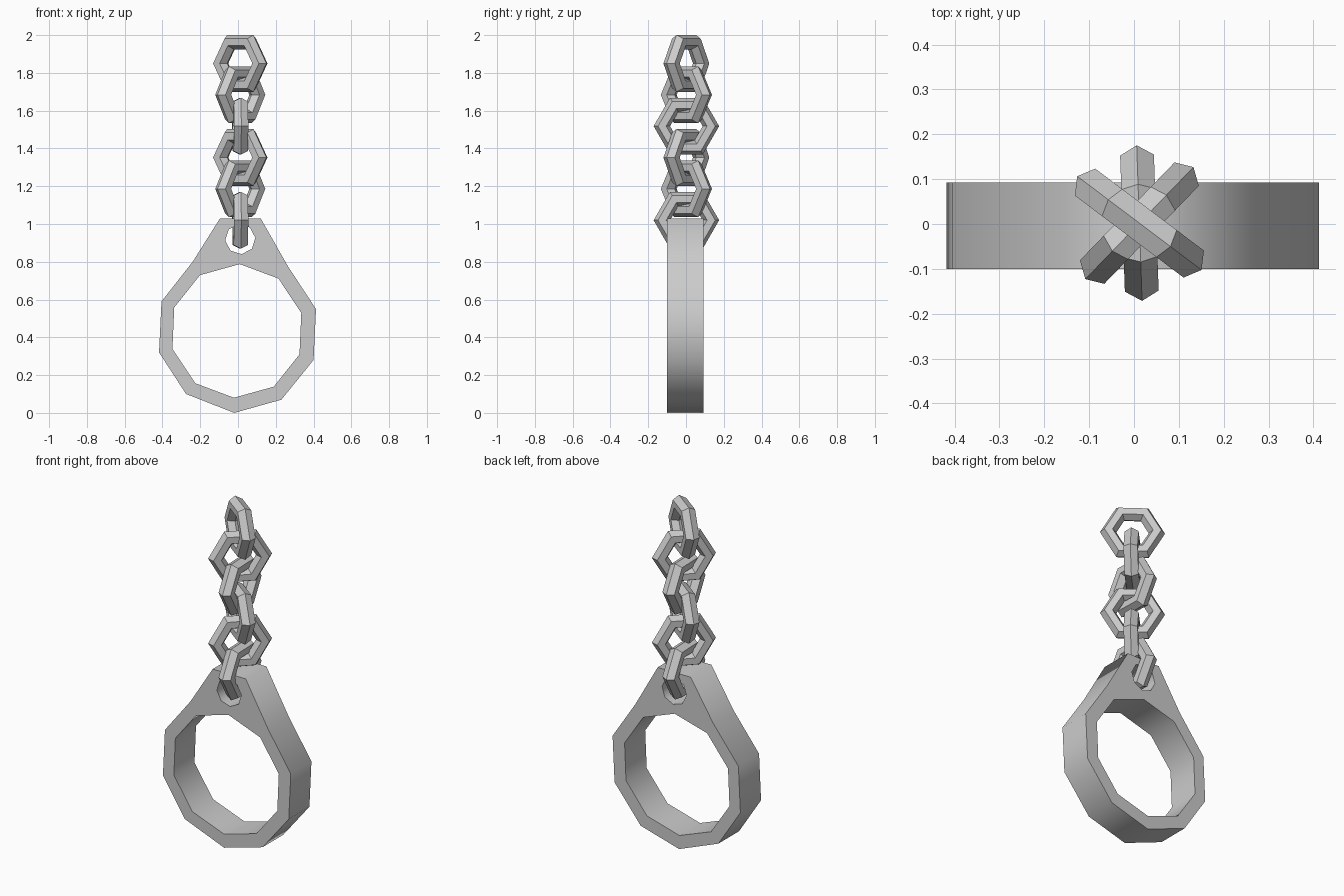
import bpy
from math import radians, cos, sin, pi

if "Cube" in bpy.data.objects:
    bpy.data.objects.remove(bpy.data.objects["Cube"])


def ngon(cx, cz, r, sides, start):
    a0 = radians(start)
    return [(cx + r * cos(a0 + 2 * pi * i / sides),
             cz + r * sin(a0 + 2 * pi * i / sides)) for i in range(sides)]


# Cuff: flat profile with a wrist opening and a chain eye, extruded along y
outline = [(-0.02, 0.0), (0.23, 0.07), (0.40, 0.28), (0.413, 0.55),
           (0.265, 0.775), (0.12, 1.03), (-0.095, 1.03), (-0.24, 0.80),
           (-0.405, 0.59), (-0.418, 0.32), (-0.275, 0.10)]
wrist_opening = ngon(-0.006, 0.434, 0.354, 10, -92.5)
chain_eye = ngon(0.012, 0.92, 0.08, 8, -85)

curve = bpy.data.curves.new("cuff", 'CURVE')
curve.dimensions = '2D'
curve.fill_mode = 'BOTH'
curve.extrude = 0.096
for loop in (outline, wrist_opening, chain_eye):
    spline = curve.splines.new('POLY')
    spline.points.add(len(loop) - 1)
    for point, (x, z) in zip(spline.points, loop):
        point.co = (x, z, 0, 1)
    spline.use_cyclic_u = True
cuff = bpy.data.objects.new("cuff", curve)
cuff.rotation_euler.x = radians(90)
cuff.location.y = -0.004
bpy.context.collection.objects.link(cuff)
bpy.context.view_layer.objects.active = cuff
cuff.select_set(True)
bpy.ops.object.convert(target='MESH')

# Chain: six hexagonal links, each turned about z, repeating every three
turns = [92, 46, -37]
for i in range(6):
    bpy.ops.mesh.primitive_torus_add(
        major_segments=6, minor_segments=6,
        major_radius=0.13, minor_radius=0.0435,
        location=(0.012, 0.002, 1.02 + 0.166 * i),
        rotation=(radians(90), 0, radians(turns[i % 3])))
    bpy.context.object.name = f"chain_link_{i + 1}"
